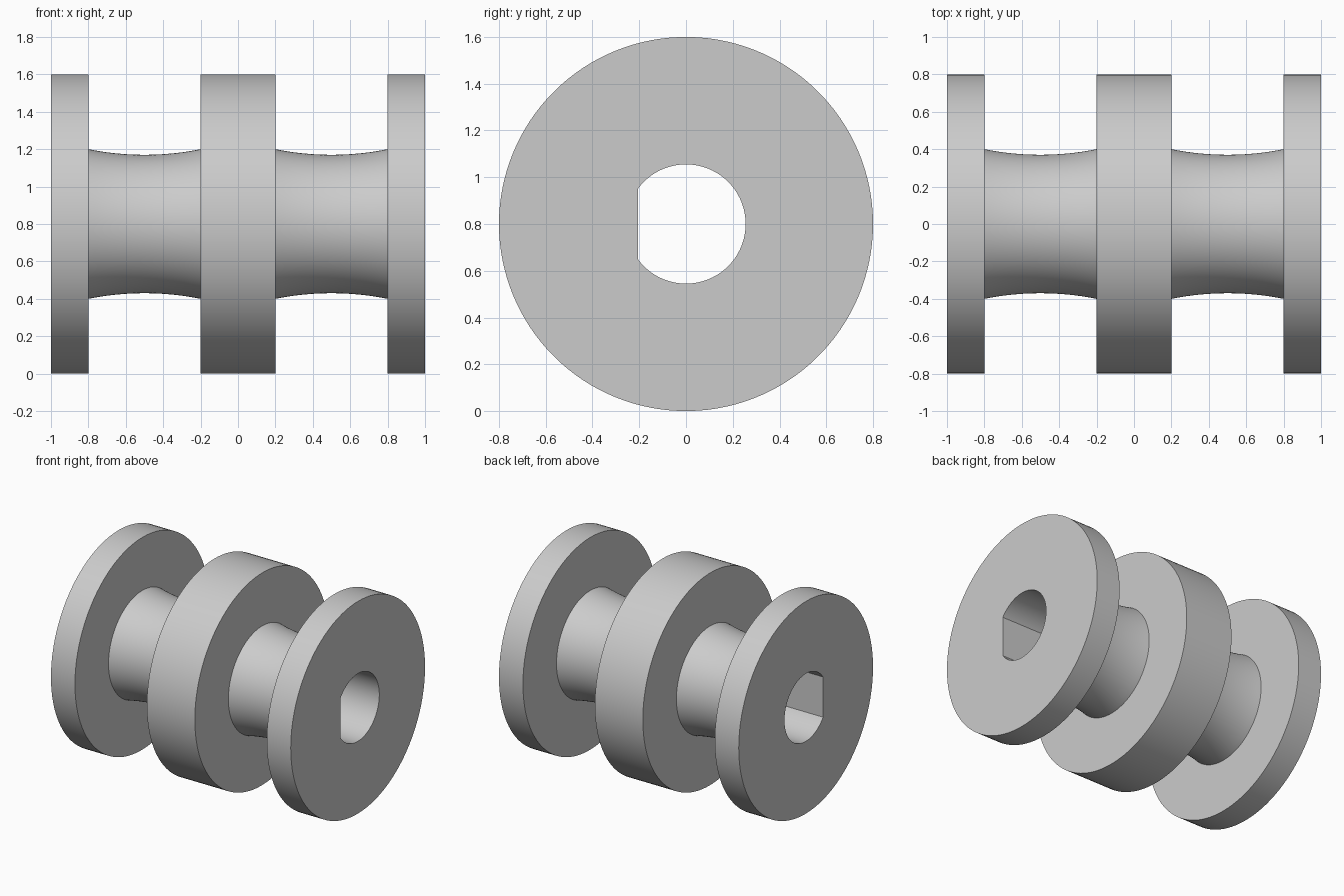
import bpy, bmesh, math

cube = bpy.data.objects.get("Cube")
if cube:
    bpy.data.objects.remove(cube, do_unlink=True)

FLANGE_R, NECK_R, WAIST_SAG = 0.8, 0.4, 0.03
BORE_R, FLAT_Y = 0.255, 0.205
CENTRE_Z = 0.8

grey = bpy.data.materials.new("plain_grey")
grey.use_nodes = True
colour = (0.6, 0.6, 0.6, 1)
grey.diffuse_color = colour
grey.node_tree.nodes["Principled BSDF"].inputs["Base Color"].default_value = colour

# Angles measured from +y; the bore flat's corners fall exactly on two of them
corner = math.pi - math.acos(FLAT_Y / BORE_R)
arc_steps, flat_steps = 100, 26
angles = [-corner + 2 * corner * i / arc_steps for i in range(arc_steps)]
angles += [corner + 2 * (math.pi - corner) * i / flat_steps for i in range(flat_steps)]


def round_section(radius):
    return lambda a: radius


def d_section(a):
    """Radius of the bore: a circle cut by a flat on the front side."""
    c = -math.cos(a)
    return min(BORE_R, FLAT_Y / c) if c > 0 else BORE_R


def neck(x0, x1, steps=16):
    """Hollowed neck: a shallow circular arc between two flanges."""
    half, mid = (x1 - x0) / 2, (x0 + x1) / 2
    arc_r = (half ** 2 + WAIST_SAG ** 2) / (2 * WAIST_SAG)
    points = []
    for i in range(steps + 1):
        t = half * (2 * i / steps - 1)
        r = NECK_R - WAIST_SAG + arc_r - math.sqrt(arc_r ** 2 - t ** 2)
        points.append((mid + t, round_section(r)))
    return points


# Closed profile: flange, neck, middle disc, neck, flange, then back along the bore
rim = round_section(FLANGE_R)
profile = [(-1, rim), (-0.8, rim)] + neck(-0.8, -0.2)
profile += [(-0.2, rim), (0.2, rim)] + neck(0.2, 0.8)
profile += [(0.8, rim), (1, rim), (1, d_section), (-1, d_section)]

bm = bmesh.new()
rings = []
for x, section in profile:
    rings.append([bm.verts.new((x, section(a) * math.cos(a),
                                CENTRE_Z + section(a) * math.sin(a))) for a in angles])
n = len(angles)
for k, ring in enumerate(rings):
    following = rings[(k + 1) % len(rings)]
    for i in range(n):
        j = (i + 1) % n
        bm.faces.new((ring[i], ring[j], following[j], following[i]))
bmesh.ops.recalc_face_normals(bm, faces=bm.faces)

mesh = bpy.data.meshes.new("spool_body")
bm.to_mesh(mesh)
bm.free()
mesh.materials.append(grey)
spool = bpy.data.objects.new("spool_body", mesh)
bpy.context.collection.objects.link(spool)

# Smooth round surfaces, crisp flange, neck and bore edges
bpy.ops.object.select_all(action="DESELECT")
spool.select_set(True)
bpy.context.view_layer.objects.active = spool
bpy.ops.object.shade_smooth_by_angle(angle=math.radians(25))
